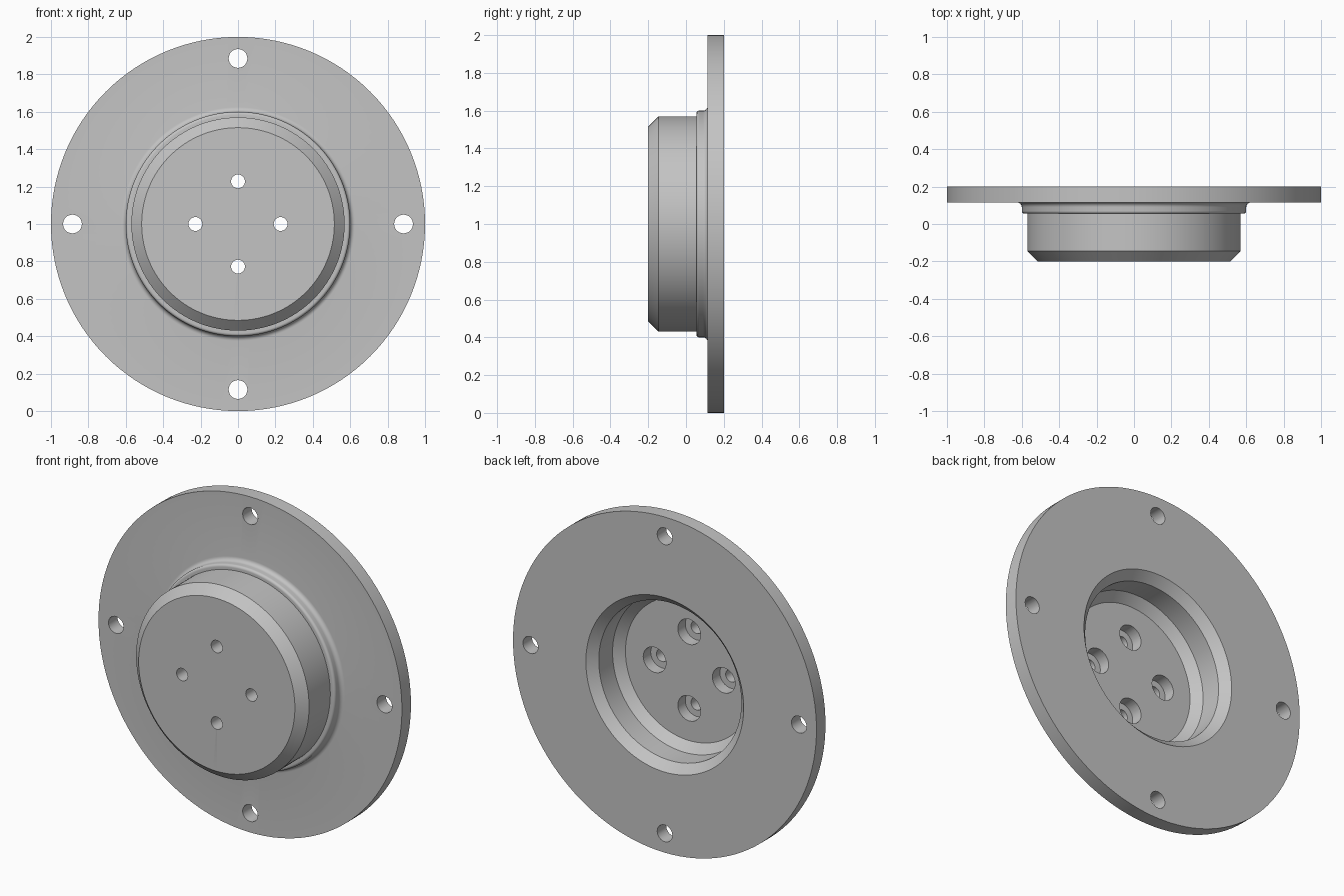
import bpy
import bmesh
from math import cos, sin, pi, radians
from mathutils import Matrix, Vector

cube = bpy.data.objects.get("Cube")
if cube:
    bpy.data.objects.remove(cube, do_unlink=True)

GREY = (0.55, 0.55, 0.55, 1.0)
metal = bpy.data.materials.new("plain_grey_metal")
metal.use_nodes = True
metal.diffuse_color = GREY
metal.node_tree.nodes["Principled BSDF"].inputs["Base Color"].default_value = GREY

CENTRE_Z = 1.0
FRONT, FLOOR, FLANGE, BACK = -0.2, -0.03, 0.115, 0.2


def arc(r, y, radius, start, end, steps=6):
    """Quarter-round profile points as (radius, y) pairs."""
    angles = [radians(start + (end - start) * i / steps) for i in range(steps + 1)]
    return [(r + radius * cos(a), y + radius * sin(a)) for a in angles]


def link(name, bm):
    mesh = bpy.data.meshes.new(name)
    bm.to_mesh(mesh)
    bm.free()
    mesh.materials.append(metal)
    obj = bpy.data.objects.new(name, mesh)
    bpy.context.collection.objects.link(obj)
    return obj


def lathe(name, profile, segments):
    """Spin a (radius, y) profile around the front-to-back axis."""
    bm = bmesh.new()
    verts = [bm.verts.new((r, y, CENTRE_Z)) for r, y in profile]
    edges = [bm.edges.new(pair) for pair in zip(verts, verts[1:])]
    bmesh.ops.spin(bm, geom=verts + edges, cent=(0, 0, CENTRE_Z), axis=(0, 1, 0),
                   angle=2 * pi, steps=segments, use_merge=True)
    bmesh.ops.remove_doubles(bm, verts=bm.verts, dist=1e-5)
    bmesh.ops.recalc_face_normals(bm, faces=bm.faces)
    return link(name, bm)


def hole_ring(name, ring_radius, hole_radius, y0, y1):
    """Four cylinders spaced around the axis, used as one cutter."""
    bm = bmesh.new()
    for i in range(4):
        a = i * pi / 2
        place = Vector((ring_radius * cos(a), (y0 + y1) / 2,
                        CENTRE_Z + ring_radius * sin(a)))
        bmesh.ops.create_cone(bm, cap_ends=True, segments=32, radius1=hole_radius,
                              radius2=hole_radius, depth=y1 - y0,
                              matrix=Matrix.Translation(place) @ Matrix.Rotation(pi / 2, 4, 'X'))
    obj = link(name, bm)
    obj.hide_render = True
    return obj


# Flange, shoulder, chamfered hub and rear pocket in one turned profile
profile = [(0, FRONT), (0.515, FRONT), (0.57, -0.145), (0.57, 0.055)]
profile += arc(0.585, 0.07, 0.015, -90, 0)
profile += arc(0.625, 0.09, 0.025, 180, 90)
profile += [(1, FLANGE), (1, BACK), (0.52, BACK), (0.47, 0.15),
            (0.47, 0.02), (0.42, FLOOR), (0, FLOOR)]
body = lathe("flanged_hub", profile, 128)

# Bolt holes through the flange, counterbored screw holes through the hub
cutters = [
    hole_ring("flange_hole_cutter", 0.885, 0.05, 0.0, 0.3),
    hole_ring("screw_hole_cutter", 0.228, 0.037, -0.3, 0.1),
    hole_ring("counterbore_cutter", 0.228, 0.075, -0.1, 0.1),
]
bpy.ops.object.select_all(action='DESELECT')
bpy.context.view_layer.objects.active = body
body.select_set(True)
for cutter in cutters:
    mod = body.modifiers.new(cutter.name, 'BOOLEAN')
    mod.operation = 'DIFFERENCE'
    mod.solver = 'EXACT'
    mod.object = cutter
    bpy.ops.object.modifier_apply(modifier=mod.name)
    bpy.data.objects.remove(cutter, do_unlink=True)

bpy.ops.object.shade_smooth_by_angle(angle=radians(30))
